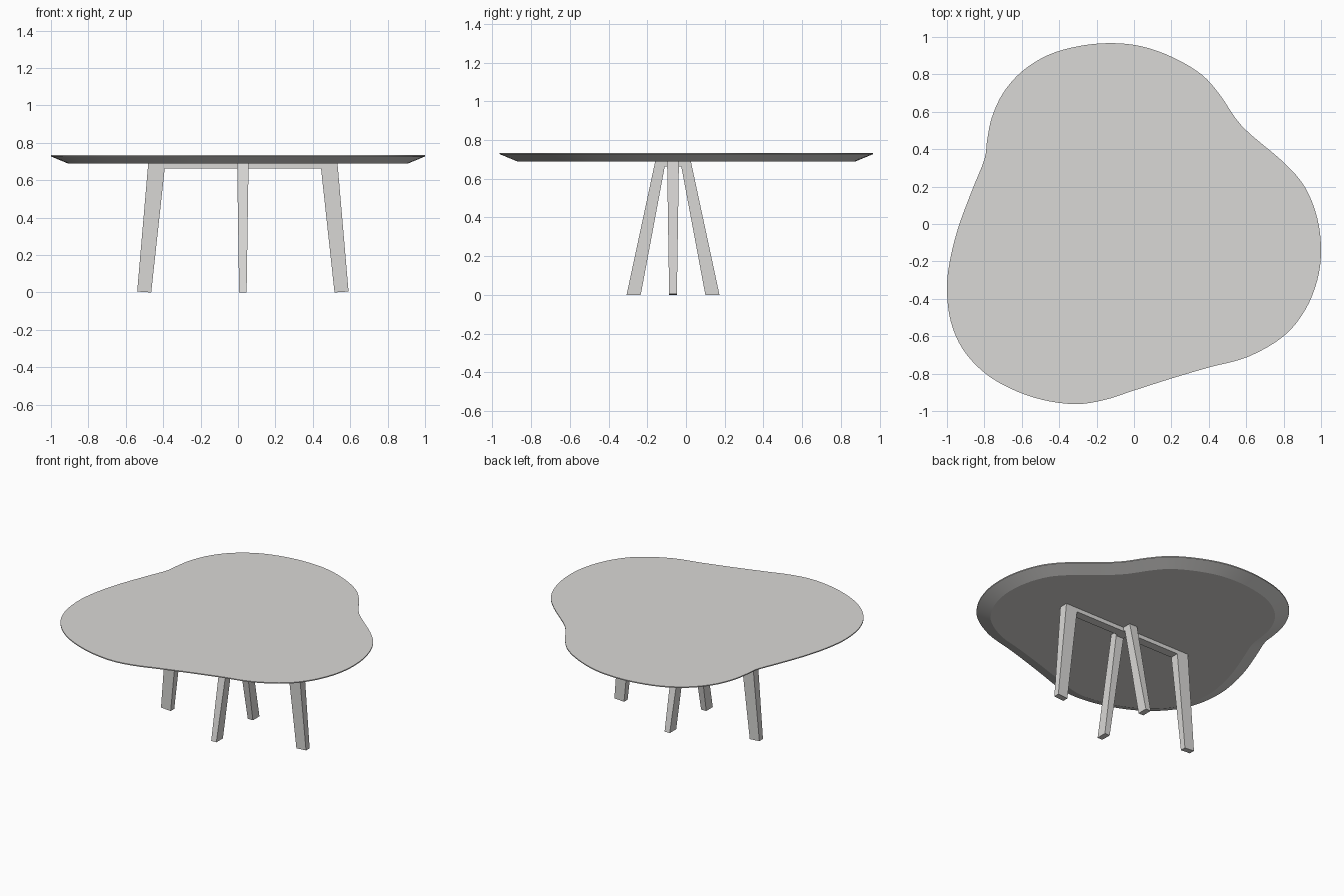
import bpy, bmesh, math
from mathutils import Vector

if "Cube" in bpy.data.objects:
    bpy.data.objects.remove(bpy.data.objects["Cube"])

grey = bpy.data.materials.new("warm grey")
grey.diffuse_color = (0.70, 0.69, 0.675, 1)
grey.use_nodes = True
grey.node_tree.nodes["Principled BSDF"].inputs["Base Color"].default_value = grey.diffuse_color


def finish(name, bm):
    bmesh.ops.recalc_face_normals(bm, faces=bm.faces)
    mesh = bpy.data.meshes.new(name)
    bm.to_mesh(mesh)
    bm.free()
    mesh.materials.append(grey)
    obj = bpy.data.objects.new(name, mesh)
    bpy.context.collection.objects.link(obj)
    return obj


def closed_spline(points, steps):
    """Smooth closed curve through the points."""
    pts = [Vector(p) for p in points]
    n, out = len(pts), []
    for i in range(n):
        a, b, c, d = (pts[(i + k) % n] for k in (-1, 0, 1, 2))
        for s in range(steps):
            t = s / steps
            out.append(0.5 * (2 * b + (c - a) * t + (2 * a - 5 * b + 4 * c - d) * t ** 2
                              + (3 * b - a - 3 * c + d) * t ** 3))
    return out


# Pebble-shaped outline of the top, clockwise seen from above
outline = closed_spline([
    (-0.13, 0.967), (0.04, 0.95), (0.21, 0.89), (0.36, 0.80), (0.46, 0.69), (0.58, 0.52),
    (0.80, 0.33), (0.915, 0.195), (0.98, 0.03), (1.0, -0.14), (0.98, -0.30), (0.915, -0.46),
    (0.80, -0.60), (0.61, -0.71), (0.40, -0.767), (0.20, -0.826), (0, -0.89), (-0.155, -0.94),
    (-0.31, -0.963), (-0.49, -0.94), (-0.66, -0.88), (-0.80, -0.795), (-0.915, -0.67),
    (-0.98, -0.52), (-1.0, -0.35), (-0.985, -0.20), (-0.94, -0.02), (-0.866, 0.18),
    (-0.80, 0.345), (-0.785, 0.45), (-0.76, 0.57), (-0.70, 0.70), (-0.60, 0.815),
    (-0.46, 0.903), (-0.30, 0.95)], 4)
n = len(outline)


def inset(i, d):
    t = (outline[(i + 1) % n] - outline[i - 1]).normalized()
    return outline[i] + Vector((t.y, -t.x)) * d


# Table top: thin vertical lip, then a wide bevel underneath
bm = bmesh.new()
rings = [[bm.verts.new((*inset(i, d), z)) for i in range(n)]
         for d, z in ((0.09, 0.69), (0, 0.727), (0, 0.734))]
for lo, hi in zip(rings, rings[1:]):
    for i in range(n):
        j = (i + 1) % n
        bm.faces.new((lo[i], lo[j], hi[j], hi[i]))
bm.faces.new(rings[0])
bm.faces.new(rings[-1])
top = finish("table_top", bm)
bpy.context.view_layer.objects.active = top
top.select_set(True)
bpy.ops.object.shade_smooth_by_angle(angle=math.radians(15))

# Leg frames: U-shaped profile, thinner towards the floor
CX, CY, TOP, BAR = 0.026, -0.067, 0.69, 0.662


def leg_frame(name, foot_out, foot_in, head_in, head_out, foot_z, along_y):
    half = [(foot_out, foot_z), (foot_in, 0), (head_in, BAR)]
    profile = ([(-head_out, TOP)] + [(-u, z) for u, z in half]
               + [(u, z) for u, z in reversed(half)] + [(head_out, TOP)])
    bm = bmesh.new()
    sides = []
    for s in (-1, 1):
        side = []
        for u, z in profile:
            v = s * (0.02 + 0.0105 * z / TOP)
            x, y = (v, u) if along_y else (u, v)
            side.append(bm.verts.new((CX + x, CY + y, z)))
        bm.faces.new(side)
        sides.append(side)
    a, b = sides
    for i in range(len(a)):
        j = (i + 1) % len(a)
        bm.faces.new((a[i], a[j], b[j], b[i]))
    finish(name, bm)


leg_frame("wide_leg_frame", 0.565, 0.49, 0.418, 0.506, 0.005, False)
leg_frame("narrow_leg_frame", 0.24, 0.167, 0.043, 0.092, 0, True)
